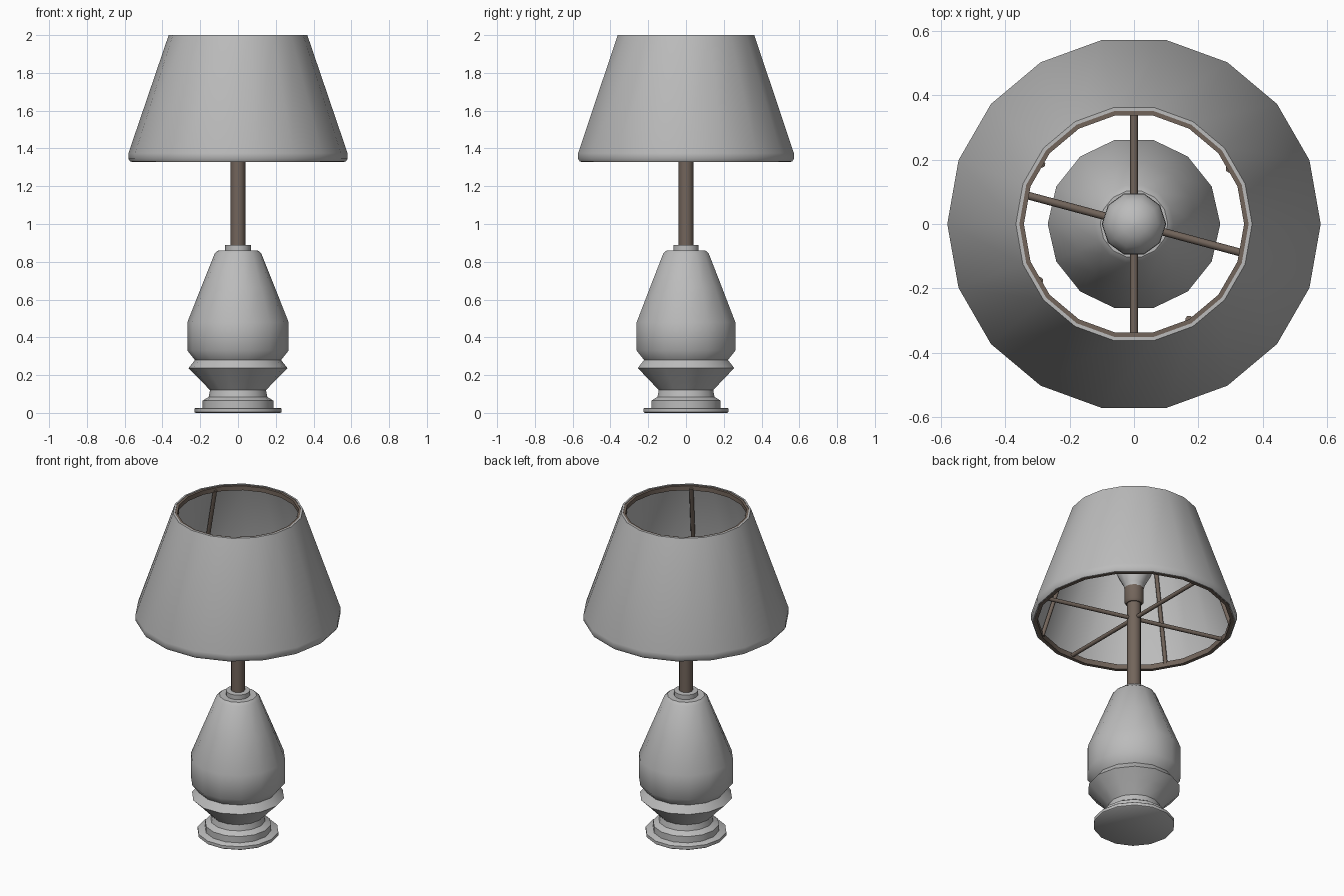
import bpy, bmesh, math
from mathutils import Vector

if "Cube" in bpy.data.objects:
    bpy.data.objects.remove(bpy.data.objects["Cube"])


def material(name, rgb):
    m = bpy.data.materials.new(name)
    m.diffuse_color = (*rgb, 1)
    m.use_nodes = True
    m.node_tree.nodes["Principled BSDF"].inputs["Base Color"].default_value = m.diffuse_color
    return m


GREY = material("warm grey", (0.5, 0.5, 0.5))
BROWN = material("brown metal", (0.17, 0.13, 0.105))


def finish(name, bm, mat, angle=40):
    bmesh.ops.recalc_face_normals(bm, faces=bm.faces)
    me = bpy.data.meshes.new(name)
    bm.to_mesh(me)
    bm.free()
    me.materials.append(mat)
    for p in me.polygons:
        p.use_smooth = True
    me.set_sharp_from_angle(angle=math.radians(angle))
    ob = bpy.data.objects.new(name, me)
    bpy.context.collection.objects.link(ob)
    return ob


def lathe(name, profile, sides, mat, closed=False):
    """Turn (radius, z) points around z; closed joins the ends, otherwise they are capped."""
    bm = bmesh.new()
    rings = []
    for r, z in profile:
        rings.append([bm.verts.new((r * math.cos(2 * math.pi * i / sides),
                                    r * math.sin(2 * math.pi * i / sides), z))
                      for i in range(sides)])
    pairs = list(zip(rings, rings[1:]))
    if closed:
        pairs.append((rings[-1], rings[0]))
    else:
        bm.faces.new(rings[0])
        bm.faces.new(rings[-1])
    for a, b in pairs:
        for i in range(sides):
            j = (i + 1) % sides
            bm.faces.new((a[i], a[j], b[j], b[i]))
    return finish(name, bm, mat)


def rod(name, p, q, radius, mat, sides=8):
    p, q = Vector(p), Vector(q)
    bm = bmesh.new()
    bmesh.ops.create_cone(bm, cap_ends=True, segments=sides, radius1=radius,
                          radius2=radius, depth=(q - p).length)
    rot = (q - p).to_track_quat('Z', 'Y').to_matrix()
    bmesh.ops.rotate(bm, verts=bm.verts, matrix=rot)
    bmesh.ops.translate(bm, verts=bm.verts, vec=(p + q) / 2)
    return finish(name, bm, mat, 50)


def polar(r, degrees, z):
    a = math.radians(degrees)
    return (r * math.cos(a), r * math.sin(a), z)


# Foot and vase body
lathe("foot", [(0.225, 0), (0.23, 0.004), (0.23, 0.022), (0.225, 0.026)], 14, GREY)
lathe("body", [(0.187, 0.026), (0.187, 0.065), (0.155, 0.085), (0.148, 0.12),
               (0.205, 0.18), (0.262, 0.237), (0.228, 0.28), (0.268, 0.33),
               (0.268, 0.48), (0.195, 0.665), (0.123, 0.845), (0.105, 0.86)], 14, GREY)
lathe("collar", [(0.068, 0.855), (0.068, 0.888), (0.045, 0.89)], 14, GREY)

# Stem, socket and bulb
lathe("stem", [(0.039, 0.88), (0.039, 1.46)], 12, BROWN)
lathe("socket", [(0.045, 1.44), (0.055, 1.455), (0.055, 1.54)], 12, BROWN)
lathe("bulb", [(0.052, 1.53), (0.06, 1.56), (0.1, 1.635), (0.098, 1.67),
               (0.075, 1.71), (0.04, 1.733), (0.008, 1.74)], 10, GREY)

# Shade shell, with a tucked lower lip
lathe("shade", [(0.57, 1.33), (0.58, 1.345), (0.58, 1.375), (0.367, 2.0),
                (0.356, 2.0), (0.566, 1.375), (0.562, 1.33)], 18, GREY, True)

# Wire frame: two rings, crossing spokes and wall struts
lathe("lower_ring", [(0.545, 1.328), (0.565, 1.328), (0.565, 1.36), (0.545, 1.36)],
      18, BROWN, True)
lathe("upper_ring", [(0.342, 1.97), (0.358, 1.97), (0.356, 1.997), (0.342, 1.997)],
      18, BROWN, True)
for k, a in enumerate((90, 165)):
    rod(f"spoke_{k + 1}", polar(0.55, a, 1.347), polar(0.55, a + 180, 1.347), 0.012, BROWN)
for k, a in enumerate((30, 147, 211, 300)):
    rod(f"wall_strut_{k + 1}", polar(0.548, a, 1.345), polar(0.342, a, 1.985), 0.012, BROWN)
